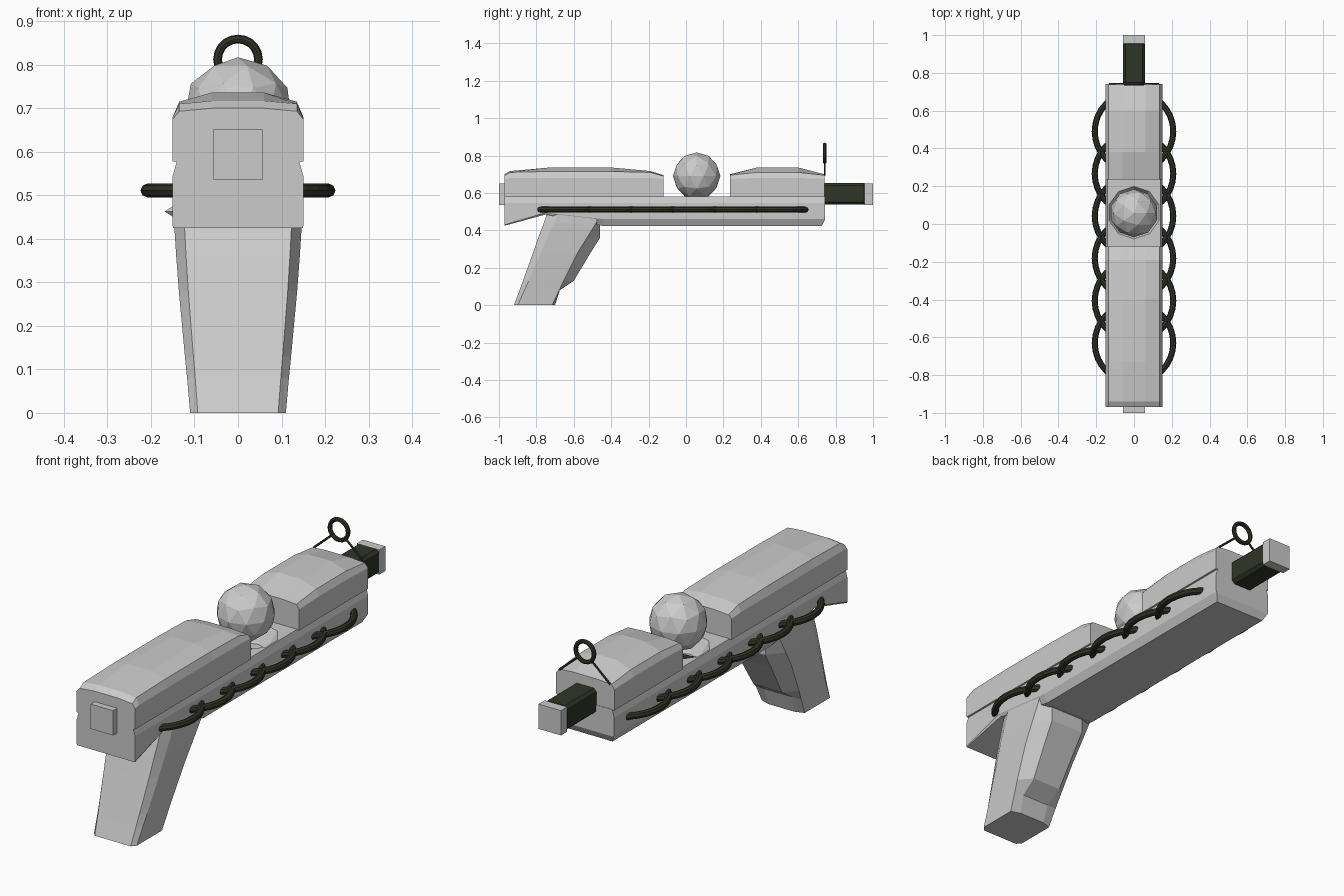
import bpy, bmesh, math
from mathutils import Vector

if "Cube" in bpy.data.objects:
    bpy.data.objects.remove(bpy.data.objects["Cube"])

dark = bpy.data.materials.new("dark_olive")
dark.diffuse_color = (0.03, 0.035, 0.02, 1)
dark.use_nodes = True
dark.node_tree.nodes["Principled BSDF"].inputs["Base Color"].default_value = dark.diffuse_color


def finish(name, bm, mat=None):
    bmesh.ops.recalc_face_normals(bm, faces=bm.faces)
    me = bpy.data.meshes.new(name)
    bm.to_mesh(me)
    bm.free()
    ob = bpy.data.objects.new(name, me)
    bpy.context.collection.objects.link(ob)
    if mat:
        me.materials.append(mat)
    return ob


def loft(name, rings, mat=None):
    """Skin a list of equal-length closed point loops and cap both ends."""
    bm = bmesh.new()
    loops = [[bm.verts.new(p) for p in r] for r in rings]
    n = len(loops[0])
    for a, b in zip(loops, loops[1:]):
        for i in range(n):
            j = (i + 1) % n
            bm.faces.new((a[i], a[j], b[j], b[i]))
    bm.faces.new(loops[0])
    bm.faces.new(loops[-1])
    return finish(name, bm, mat)


def mirror_section(y, half):
    """Closed x-symmetric section at y from right-hand (x, z) points."""
    return [(x, y, z) for x, z in half] + [(-x, y, z) for x, z in reversed(half)]


def box(name, y0, y1, half, zc, mat=None, bevel=0):
    bm = bmesh.new()
    bmesh.ops.create_cube(bm, size=1)
    for v in bm.verts:
        v.co = Vector((v.co.x * 2 * half, (y0 + y1) / 2 + v.co.y * (y1 - y0), zc + v.co.z * 2 * half))
    if bevel:
        bmesh.ops.bevel(bm, geom=bm.edges[:], offset=bevel, segments=1, affect='EDGES')
    return finish(name, bm, mat)


def torus(name, loc, major, minor, rot=(0, 0, 0), seg=32, sides=8):
    bpy.ops.mesh.primitive_torus_add(location=loc, rotation=rot, major_radius=major,
                                     minor_radius=minor, major_segments=seg, minor_segments=sides)
    ob = bpy.context.object
    ob.name = name
    ob.data.materials.append(dark)
    return ob


# Lower frame: stations of (y, bottom z, bottom chamfer height, inset)
frame = loft("lower_frame", [
    mirror_section(y, [(0.15 - i, zb), (0.15, zb + c), (0.15, 0.545), (0.14, 0.58)])
    for y, zb, c, i in [(-0.97, 0.425, 0.005, 0.001), (-0.75, 0.485, 0.01, 0.01),
                        (-0.44, 0.423, 0.037, 0.02), (0.725, 0.423, 0.037, 0.02),
                        (0.742, 0.455, 0.01, 0.004)]])

# Socket cut into the frame below the ball
bpy.ops.mesh.primitive_cone_add(vertices=10, radius1=0.09, radius2=0.155, depth=0.10,
                                location=(0, 0.06, 0.555))
cutter = bpy.context.object
cutter.name = "socket_cutter"
cutter.hide_render = True
mod = frame.modifiers.new("socket", 'BOOLEAN')
mod.object = cutter
mod.operation = 'DIFFERENCE'
mod.solver = 'EXACT'
bpy.context.view_layer.objects.active = frame
bpy.ops.object.modifier_apply(modifier="socket")
bpy.data.objects.remove(cutter)

# Upper housings: stations of (y, side z, shoulder z, top z)
housings = {
    "rear_housing": [(-0.97, 0.675, 0.693, 0.70), (-0.94, 0.68, 0.71, 0.717),
                     (-0.73, 0.68, 0.715, 0.736), (-0.40, 0.68, 0.715, 0.736),
                     (-0.19, 0.68, 0.71, 0.717), (-0.12, 0.675, 0.69, 0.695)],
    "front_housing": [(0.235, 0.675, 0.695, 0.70), (0.38, 0.68, 0.71, 0.736),
                      (0.60, 0.68, 0.71, 0.736), (0.74, 0.675, 0.695, 0.70)]}
for name, stations in housings.items():
    loft(name, [mirror_section(y, [(0.15, 0.578), (0.15, zs), (0.135, zm), (0.06, zt)])
                for y, zs, zm, zt in stations])

# Grip: levels of (z, back y, side-front y, front y, half width)
grip_rings = []
for z, yb, yc, yf, w in [(0.0, -0.92, -0.715, -0.70, 0.11), (0.08, -0.89, -0.67, -0.675, 0.117),
                         (0.13, -0.872, -0.655, -0.60, 0.122), (0.28, -0.818, -0.58, -0.51, 0.136),
                         (0.36, -0.79, -0.53, -0.46, 0.142), (0.44, -0.76, -0.48, -0.46, 0.147),
                         (0.50, -0.74, -0.47, -0.46, 0.147)]:
    yc = min(yc, yf - 0.003)
    half = [(w * 0.84, yb), (w, yb + 0.02 + z * 0.08), (w, yc), (w * 0.6, yf)]
    grip_rings.append([(x, y, z) for x, y in half] + [(-x, y, z) for x, y in reversed(half)])
loft("grip", grip_rings)

# Small catch on the left side above the grip
bpy.ops.mesh.primitive_cone_add(vertices=4, radius1=0.025, radius2=0, depth=0.04,
                                location=(-0.149, -0.50, 0.463), rotation=(0, -math.pi / 2, 0))
bpy.context.object.name = "side_catch"

# Faceted ball
bpy.ops.mesh.primitive_ico_sphere_add(subdivisions=2, radius=0.127, location=(0, 0.057, 0.69))
bpy.context.object.name = "energy_ball"

# Overlapping flat rings through the frame that show as braided cables
for i in range(6):
    torus(f"cable_ring_{i + 1}", (0, 0.49 - 0.224 * i, 0.511), 0.208, 0.016)

# Barrel with caps at both ends
box("barrel", 0.70, 0.967, 0.058, 0.596, dark, 0.014)
box("muzzle_cap", 0.955, 1.0, 0.0575, 0.594)
box("rear_cap", -1.0, -0.95, 0.0575, 0.594)

# Sight ring and its two splayed legs
torus("sight_ring", (0, 0.742, 0.812), 0.047, 0.010, (math.pi / 2, 0, 0), 20)
for side in (-1, 1):
    a, b = Vector((side * 0.035, 0.742, 0.778)), Vector((side * 0.13, 0.742, 0.695))
    bpy.ops.mesh.primitive_cylinder_add(vertices=6, radius=0.005, depth=(b - a).length,
                                        location=(a + b) / 2)
    leg = bpy.context.object
    leg.name = "sight_leg_" + ("left" if side < 0 else "right")
    leg.rotation_euler = (b - a).to_track_quat('Z', 'Y').to_euler()
    leg.data.materials.append(dark)
